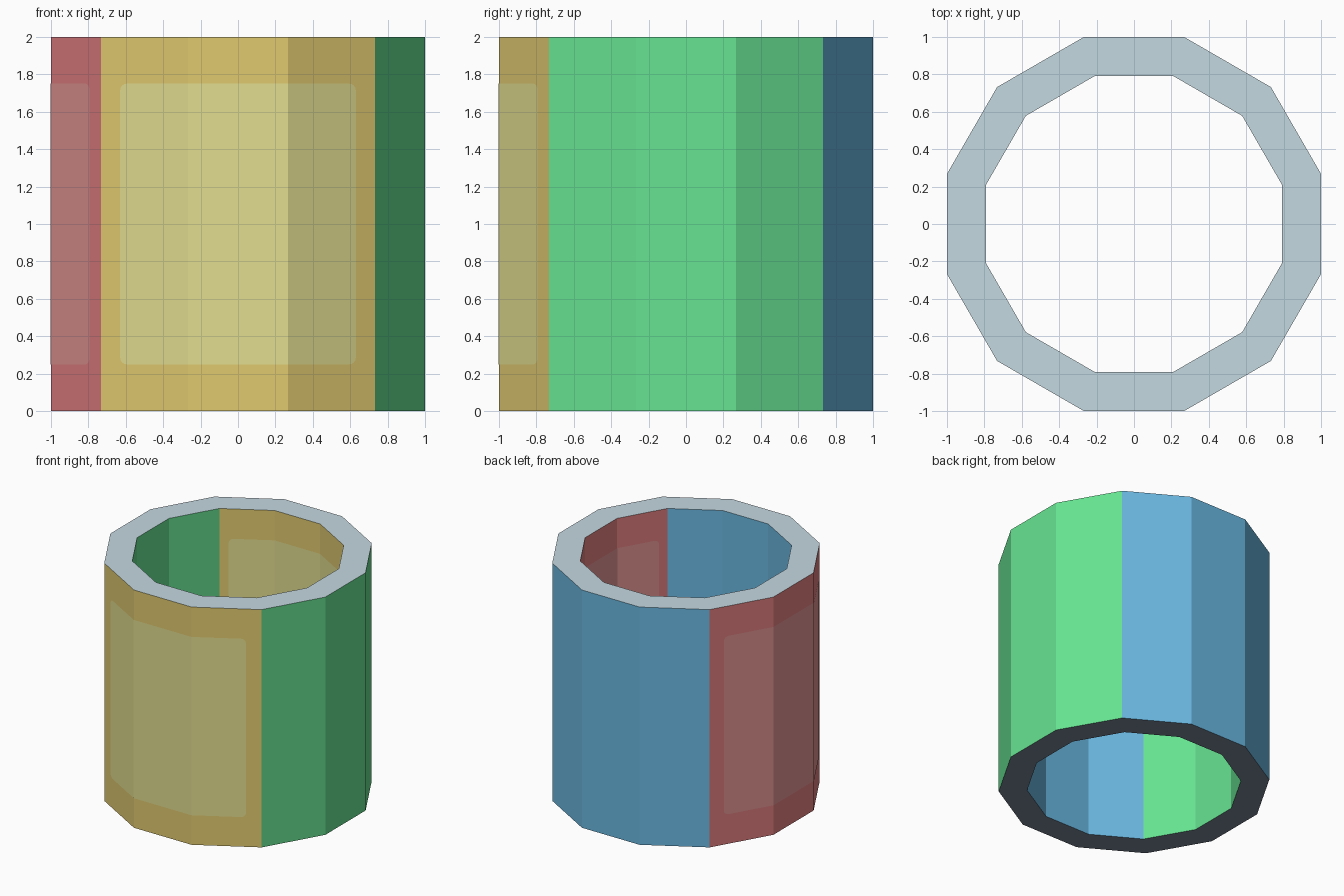
import bpy, bmesh, math
from mathutils import Matrix, Vector

if "Cube" in bpy.data.objects:
    bpy.data.objects.remove(bpy.data.objects["Cube"])

SIDES, HEIGHT = 12, 2.0
OUTER, INNER = 1.0, 0.79          # distance from the axis to the flat walls


def material(name, rgb):
    def lin(c):
        c /= 255
        return c / 12.92 if c <= 0.04045 else ((c + 0.055) / 1.055) ** 2.4
    m = bpy.data.materials.new(name)
    m.diffuse_color = (*[lin(c) for c in rgb], 1)
    m.use_nodes = True
    m.node_tree.nodes["Principled BSDF"].inputs["Base Color"].default_value = m.diffuse_color
    return m


yellow = material("yellow", (225, 202, 112))
green = material("green", (103, 228, 146))
blue = material("blue", (106, 184, 225))
red = material("red", (228, 128, 129))
top_grey = material("pale_grey", (196, 216, 225))
base_grey = material("slate_grey", (121, 133, 150))
pale_yellow = material("pale_yellow", (226, 221, 144))
pale_red = material("pale_red", (226, 150, 148))


def add_object(name, bm, mats):
    me = bpy.data.meshes.new(name)
    bm.to_mesh(me)
    bm.free()
    for m in mats:
        me.materials.append(m)
    ob = bpy.data.objects.new(name, me)
    bpy.context.collection.objects.link(ob)
    return ob


# Tube: four rings of twelve points joined into walls, rim and base
bm = bmesh.new()


def ring(apothem, z):
    r = apothem / math.cos(math.pi / SIDES)
    angles = [(i + 0.5) * 2 * math.pi / SIDES for i in range(SIDES)]
    return [bm.verts.new((r * math.cos(a), r * math.sin(a), z)) for a in angles]


rings = [ring(OUTER, 0), ring(OUTER, HEIGHT), ring(INNER, HEIGHT), ring(INNER, 0)]
for k in range(4):
    a, b = rings[k], rings[(k + 1) % 4]
    for i in range(SIDES):
        j = (i + 1) % SIDES
        bm.faces.new((a[i], a[j], b[j], b[i]))
bm.normal_update()

# Colour each face by the direction it looks in
directions = [Vector(d) for d in ((0, -1, 0), (1, 0, 0), (0, 1, 0),
                                  (-1, 0, 0), (0, 0, 1), (0, 0, -1))]
for f in bm.faces:
    f.material_index = max(range(6), key=lambda n: f.normal.dot(directions[n]))
add_object("tube", bm, [yellow, green, blue, red, top_grey, base_grey])


def wall(x, apothem):
    """Depth of the faceted wall at a sideways position."""
    over = max(0, abs(x) - apothem * math.tan(math.pi / SIDES))
    return apothem - over * math.tan(math.pi / 6)


# Pale panels: rounded rectangles folded over three facets
def panel(name, half_width, apothem, side, turn, mat):
    bm = bmesh.new()
    r, half_height = 0.035, 0.75
    verts = []
    for q, (sx, sz) in enumerate(((1, 1), (-1, 1), (-1, -1), (1, -1))):
        for s in range(5):
            a = math.pi / 2 * (q + s / 4)
            verts.append(bm.verts.new((sx * (half_width - r) + r * math.cos(a), 0,
                                       1 + sz * (half_height - r) + r * math.sin(a))))
    bm.faces.new(verts)
    for s in (-1, 1):
        fold = s * apothem * math.tan(math.pi / SIDES)
        bmesh.ops.bisect_plane(bm, geom=bm.verts[:] + bm.edges[:] + bm.faces[:],
                               plane_co=(fold, 0, 0), plane_no=(1, 0, 0))
    for v in bm.verts:
        v.co.y = side * wall(v.co.x, apothem) - 0.003
    bm.transform(Matrix.Rotation(turn, 4, 'Z'))
    bm.normal_update()
    add_object(name, bm, [mat])


for label, turn, mat in (("yellow", 0, pale_yellow), ("red", -math.pi / 2, pale_red)):
    panel(label + "_outer_panel", 0.63, OUTER, -1, turn, mat)
    panel(label + "_inner_panel", 0.515, INNER, 1, turn, mat)
